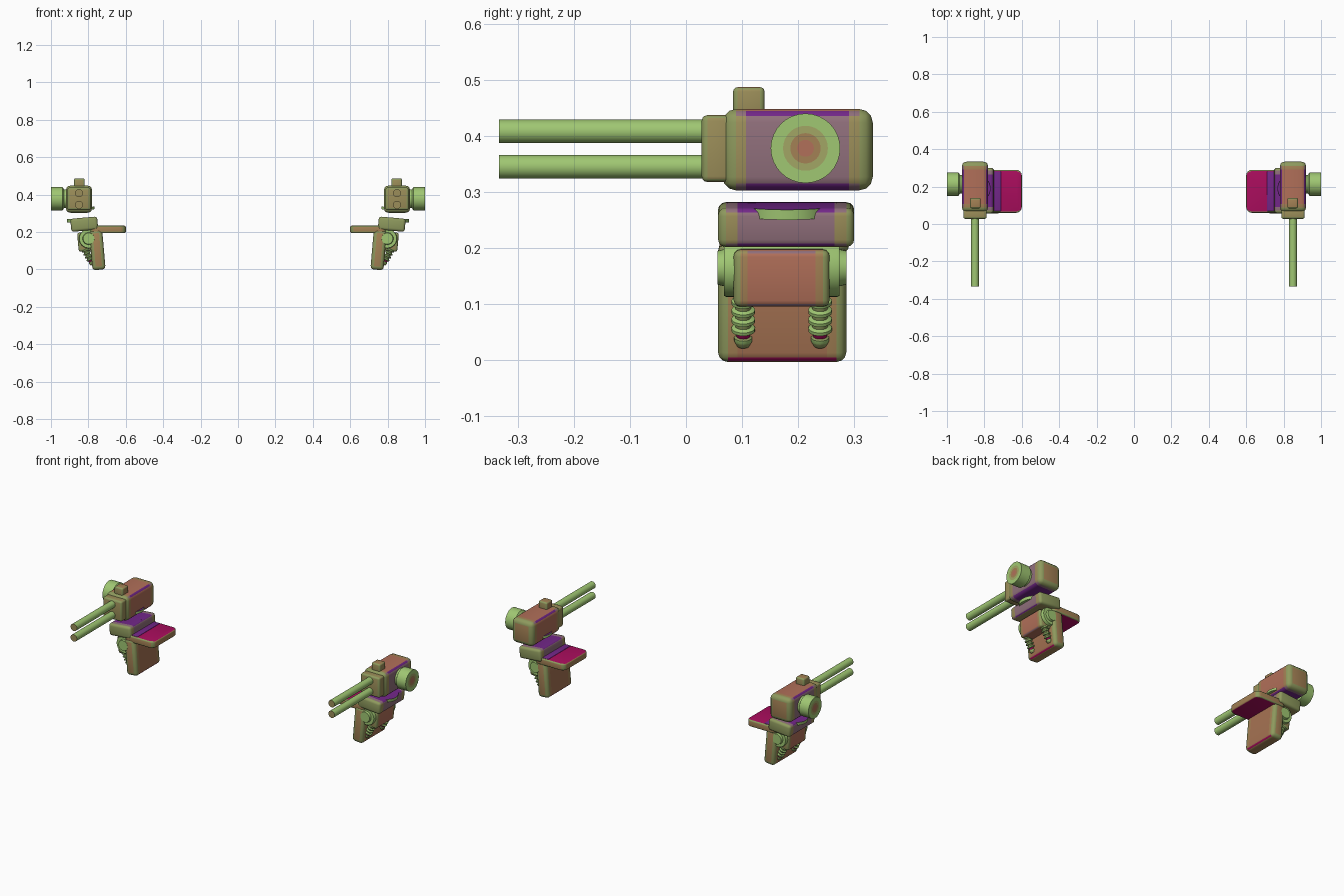
import bpy, bmesh, math
from mathutils import Vector, Matrix

cube = bpy.data.objects.get("Cube")
if cube:
    bpy.data.objects.remove(cube)


def material(name, rgb):
    m = bpy.data.materials.new(name)
    m.use_nodes = True
    m.diffuse_color = (*rgb, 1)
    m.node_tree.nodes["Principled BSDF"].inputs["Base Color"].default_value = (*rgb, 1)
    return m


MATS = {
    "green": material("light green", (.35, .57, .17)),
    "moss": material("moss", (.36, .38, .13)),
    "olive": material("olive", (.27, .32, .11)),
    "khaki": material("khaki", (.33, .27, .10)),
    "brick": material("brick", (.44, .16, .10)),
    "clay": material("clay", (.38, .17, .085)),
    "mauve": material("mauve", (.28, .16, .20)),
    "purple": material("purple", (.17, .02, .25)),
    "magenta": material("magenta", (.40, .004, .11)),
    "tan": material("tan", (.37, .22, .09)),
}
KEYS = list(MATS)
# Colour that each face colour turns into near the front and rear ends
FADE = {"brick": "tan", "clay": "tan", "mauve": "khaki", "purple": "mauve"}
LEAN = math.radians(5)


def finish(name, bm):
    """Turn a bmesh on the +x side into a mirrored pair."""
    bmesh.ops.recalc_face_normals(bm, faces=bm.faces)
    me = bpy.data.meshes.new(name)
    bm.to_mesh(me)
    bm.free()
    for m in MATS.values():
        me.materials.append(m)
    me.shade_smooth()
    me.set_sharp_from_angle(angle=math.radians(40))
    ob = bpy.data.objects.new(name, me)
    bpy.context.collection.objects.link(ob)
    ob.modifiers.new("Mirror", 'MIRROR')


def box(name, x, y, z, bevel, top, outer, inner, bottom, ends, stripe,
        lean=0, corner=0, band=0):
    """Rounded box; colours follow face direction, fading in end bands."""
    spans = (x, y, z)
    size = [b - a for a, b in spans]
    centre = Vector([(a + b) / 2 for a, b in spans])
    bm = bmesh.new()
    bmesh.ops.create_cube(bm, size=1)
    bmesh.ops.scale(bm, vec=size, verts=bm.verts)
    if corner:
        upright = [e for e in bm.edges
                   if abs(e.verts[0].co.z - e.verts[1].co.z) > .001]
        bmesh.ops.bevel(bm, geom=upright, offset=corner, segments=4,
                        profile=.5, affect='EDGES')
        rim = [e for e in bm.edges if abs(e.verts[0].co.z - e.verts[1].co.z) < .001]
    else:
        rim = bm.edges[:]
    bmesh.ops.bevel(bm, geom=rim, offset=bevel, segments=3,
                    profile=.5, affect='EDGES')
    limit = size[1] / 2 - band
    if band:
        for s in (1, -1):
            bmesh.ops.bisect_plane(bm, geom=bm.verts[:] + bm.edges[:] + bm.faces[:],
                                   plane_co=(0, s * limit, 0), plane_no=(0, 1, 0))
    bm.normal_update()
    sides = [((0, 0, 1), top), ((0, 0, -1), bottom), ((1, 0, 0), outer),
             ((-1, 0, 0), inner), ((0, 1, 0), ends), ((0, -1, 0), ends)]
    for f in bm.faces:
        near, colour = max((f.normal.dot(Vector(d)), c) for d, c in sides)
        along = abs(f.normal.y) < .2
        if along and near < .8:
            colour = stripe
        elif not along and near < .98:
            colour = "olive"
        if along and abs(f.calc_center_median().y) > limit:
            colour = FADE.get(colour, colour)
        f.material_index = KEYS.index(colour)
    bm.transform(Matrix.Translation(centre) @ Matrix.Rotation(lean, 4, 'Y'))
    finish(name, bm)


def lathe(name, start, axis, profile, colours, sides=32):
    """Revolve (radius, height) points about an axis, one colour per band."""
    bm = bmesh.new()
    rings = []
    for r, h in profile:
        rings.append([bm.verts.new((r * math.cos(t), r * math.sin(t), h))
                      for t in (math.tau * i / sides for i in range(sides))])
    for n, (a, b) in enumerate(zip(rings, rings[1:])):
        for i in range(sides):
            j = (i + 1) % sides
            f = bm.faces.new((a[i], a[j], b[j], b[i]))
            f.material_index = KEYS.index(colours[n % len(colours)])
    for ring, c in ((rings[0], colours[0]), (rings[-1], colours[-1])):
        bm.faces.new(ring).material_index = KEYS.index(c)
    turn = Vector((0, 0, 1)).rotation_difference(Vector(axis)).to_matrix().to_4x4()
    bm.transform(Matrix.Translation(start) @ turn)
    finish(name, bm)


# Gun housing, barrel collar and sight
box("gun_housing", (.78, .92), (.065, .333), (.303, .448), .024,
    "brick", "mauve", "brick", "purple", "tan", "purple", band=.042)
box("barrel_collar", (.788, .912), (.028, .08), (.318, .437), .01,
    "khaki", "khaki", "khaki", "khaki", "khaki", "olive")
box("sight", (.82, .876), (.084, .14), (.43, .487), .008,
    "tan", "khaki", "tan", "olive", "khaki", "olive")

# Twin barrels with darker muzzles
for label, z in (("upper", .408), ("lower", .345)):
    lathe(label + "_barrel", (.85, .04, z), (0, -1, 0),
          [(.021, 0), (.021, .373), (.018, .373)], ["green", "khaki"])

# Side drum with a coloured bullseye on its end
lathe("side_drum", (.9, .213, .378), (1, 0, 0),
      [(.05, 0), (.05, .03), (.062, .038), (.062, .1),
       (.04, .1), (.027, .1), (.015, .1), (.013, .1)],
      ["green"] * 4 + ["moss", "tan", "brick"])

# Swivel discs, under the housing and on the mount
tilt = (math.sin(LEAN), 0, math.cos(LEAN))
lathe("upper_swivel", (.837, .19, .316), tilt,
      [(.071, 0), (.071, .014), (.066, .014)], ["green", "purple"])
lathe("lower_swivel", (.838, .18, .257), tilt,
      [(.076, 0), (.076, .018), (.07, .018)], ["green", "purple"])

# Leaning mount and flat shelf
box("mount", (.75, .894), (.057, .3), (.207, .277), .014,
    "purple", "mauve", "mauve", "khaki", "olive", "purple", LEAN, band=.035)
box("shelf", (.6, .8), (.06, .29), (.195, .234), .007,
    "magenta", "tan", "tan", "magenta", "tan", "tan", corner=.03)
box("shelf_band", (.712, .77), (.068, .282), (.23, .236), .001,
    "purple", "purple", "purple", "purple", "purple", "purple")

# Lower leg slab
box("leg", (.717, .787), (.057, .286), (-.002, .212), .018,
    "clay", "clay", "clay", "tan", "tan", "magenta", LEAN, band=.035)

# Elbow block and its cross pivot
box("elbow_block", (.77, .856), (.085, .256), (.098, .2), .012,
    "brick", "brick", "brick", "brick", "khaki", "mauve", LEAN, band=.025)
lathe("elbow_pivot", (.798, .056, .165), (0, 1, 0),
      [(.03, 0), (.033, .012), (.05, .012), (.052, .016), (.052, .214),
       (.05, .218), (.033, .218), (.03, .23)], ["green"])

# Pair of ribbed dampers between elbow and leg
ribs = [(.014, 0)]
for i in range(4):
    h = .016 + i * .018
    ribs += [(.014, h - .007), (.021, h - .004), (.021, h + .002), (.014, h + .005)]
band_colours = ["olive", "green", "green", "green"] * 4 + ["magenta", "olive", "green", "olive"]
ribs += [(.012, .083), (.016, .085), (.016, .092), (.011, .102)]
for label, y in (("front", .102), ("rear", .239)):
    lathe(label + "_damper", (.822, y, .117), (-.45, 0, -.893), ribs, band_colours, 20)
